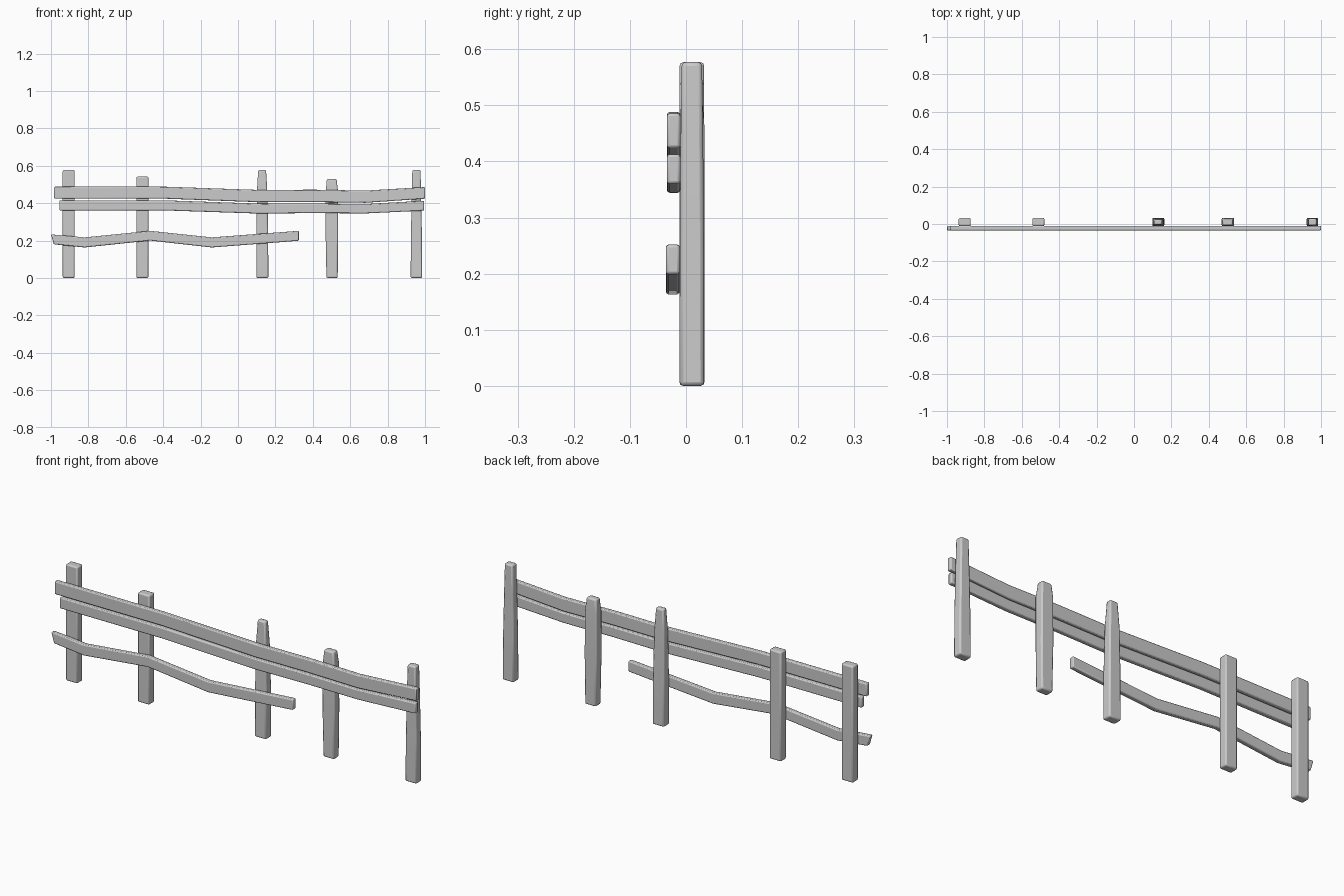
import bpy, bmesh, math


def loft(name, rings, bevel):
    """Skin a chain of four-point rings, cap the ends and round the long edges."""
    bm = bmesh.new()
    loops = [[bm.verts.new(p) for p in ring] for ring in rings]
    for a, b in zip(loops, loops[1:]):
        for i in range(4):
            j = (i + 1) % 4
            bm.faces.new((a[i], a[j], b[j], b[i]))
    bm.faces.new(loops[0][::-1])
    bm.faces.new(loops[-1])
    bmesh.ops.recalc_face_normals(bm, faces=bm.faces[:])
    mesh = bpy.data.meshes.new(name)
    bm.to_mesh(mesh)
    bm.free()
    ob = bpy.data.objects.new(name, mesh)
    bpy.context.collection.objects.link(ob)
    mod = ob.modifiers.new("Rounded edges", "BEVEL")
    mod.width = bevel
    mod.segments = 2
    mod.limit_method = "ANGLE"
    mod.angle_limit = math.radians(40)
    bpy.ops.object.select_all(action="DESELECT")
    ob.select_set(True)
    bpy.context.view_layer.objects.active = ob
    bpy.ops.object.shade_smooth_by_angle(angle=math.radians(35))
    return ob


def post(name, sections):
    """Sections: z, centre x, width, depth."""
    yc = 0.0105
    rings = [[(x - w / 2, yc - d / 2, z), (x + w / 2, yc - d / 2, z),
              (x + w / 2, yc + d / 2, z), (x - w / 2, yc + d / 2, z)]
             for z, x, w, d in sections]
    loft(name, rings, 0.007)


def rail(name, sections, y0, y1):
    """Sections: top x, top z, bottom x, bottom z."""
    rings = [[(xb, y0, zb), (xb, y1, zb), (xt, y1, zt), (xt, y0, zt)]
             for xt, zt, xb, zb in sections]
    loft(name, rings, 0.005)


# Upright posts, some tapered toward the top
post("post_1", [(0, -0.905, 0.064, 0.044), (0.577, -0.905, 0.064, 0.044)])
post("post_2", [(0, -0.511, 0.064, 0.044), (0.542, -0.511, 0.064, 0.044)])
post("post_3", [(0, 0.13, 0.064, 0.045), (0.23, 0.13, 0.063, 0.045),
                (0.46, 0.129, 0.056, 0.038), (0.577, 0.129, 0.042, 0.028)])
post("post_4", [(0, 0.503, 0.06, 0.042), (0.23, 0.502, 0.067, 0.045),
                (0.46, 0.502, 0.066, 0.045), (0.529, 0.501, 0.052, 0.034)])
post("post_5", [(0, 0.954, 0.062, 0.044), (0.22, 0.954, 0.059, 0.043),
                (0.44, 0.954, 0.05, 0.04), (0.577, 0.954, 0.044, 0.036)])

# Two long sagging rails on the front
rail("top_rail", [(-0.983, 0.488, -0.983, 0.424), (-0.39, 0.488, -0.39, 0.424),
                  (0.13, 0.470, 0.12, 0.405), (0.40, 0.472, 0.40, 0.406),
                  (0.68, 0.467, 0.68, 0.402), (1.0, 0.486, 1.0, 0.424)],
     -0.034, -0.010)
rail("middle_rail", [(-0.955, 0.415, -0.955, 0.361), (-0.39, 0.415, -0.39, 0.361),
                     (0.13, 0.397, 0.12, 0.344), (0.40, 0.398, 0.40, 0.347),
                     (0.68, 0.395, 0.68, 0.345), (0.995, 0.413, 0.995, 0.360)],
     -0.034, -0.010)

# Short broken lower rail
rail("lower_rail", [(-1.0, 0.233, -0.985, 0.180), (-0.82, 0.217, -0.82, 0.163),
                    (-0.47, 0.252, -0.47, 0.200), (-0.14, 0.217, -0.14, 0.163),
                    (0.325, 0.252, 0.325, 0.199)],
     -0.036, -0.011)
